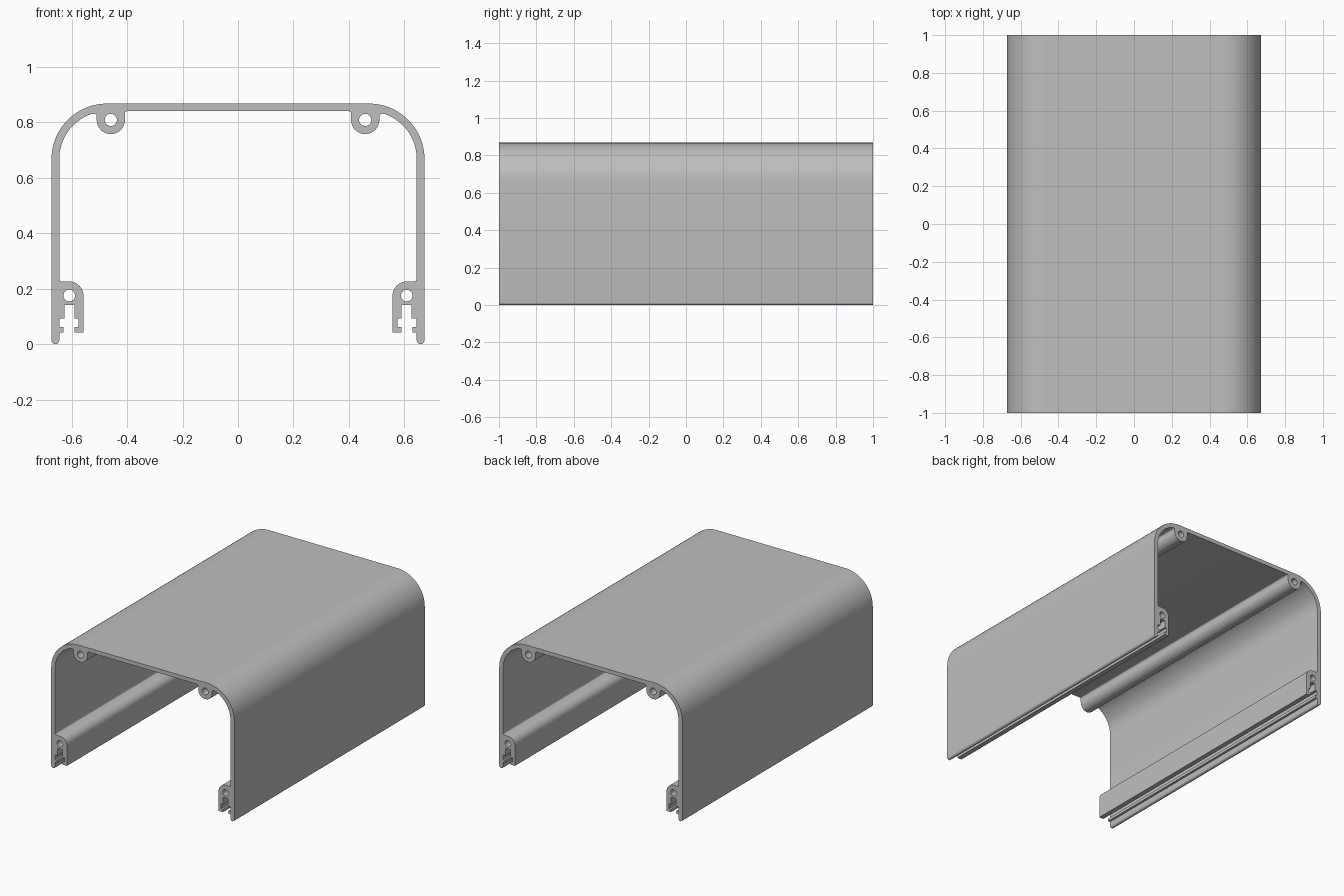
import bpy, bmesh
from math import cos, sin, radians
from mathutils import Vector

cube = bpy.data.objects.get("Cube")
if cube:
    bpy.data.objects.remove(cube)

DEPTH = 2.0


def arc(cx, cz, r, start, end, steps):
    """Points on an arc, angles in degrees."""
    angles = [radians(start + (end - start) * i / steps) for i in range(steps + 1)]
    return [(cx + r * cos(a), cz + r * sin(a)) for a in angles]


def mirrored(points):
    return [(-x, z) for x, z in reversed(points)]


def circle(cx, cz, r):
    return arc(cx, cz, r, 0, 360, 32)[:-1]


# Half of the section, from the top round the outside and back along the inside
corner = (0.473, 0.668)
top_boss = (0.459, 0.809)
low_boss = (0.609, 0.175)

half = arc(*corner, 0.2, 90, 0, 24)               # outer corner
half += arc(0.659, 0.014, 0.014, 0, -180, 12)     # rounded foot
half += [(0.645, 0.042), (0.630, 0.042), (0.630, 0.061), (0.644, 0.061),
         (0.644, 0.092), (0.626, 0.092), (0.626, 0.141), (0.590, 0.141),
         (0.590, 0.092), (0.576, 0.092), (0.576, 0.061), (0.590, 0.061),
         (0.590, 0.042), (0.558, 0.042)]          # stepped slot
half += arc(*low_boss, 0.051, 180, 90, 12)        # lower boss
half += arc(0.635, 0.236, 0.01, -90, 0, 5)        # fillet to the wall
half += arc(*corner, 0.172, 0, 70, 20)            # inner corner
half += arc(0.521, 0.821, 0.011, 90, 180, 5)      # fillet to the boss
half += arc(*top_boss, 0.051, 5, -180, 24)        # upper boss
half += arc(0.398, 0.831, 0.01, 0, 90, 5)         # fillet to the roof

holes = [circle(*top_boss, 0.022), circle(*low_boss, 0.021)]
loops = [half + mirrored(half)] + holes + [mirrored(h) for h in holes]

# Fill the section and extrude it along the length
bm = bmesh.new()
edges = []
for loop in loops:
    verts = [bm.verts.new((x, -DEPTH / 2, z)) for x, z in loop]
    edges += [bm.edges.new((v, verts[i - 1])) for i, v in enumerate(verts)]
bmesh.ops.triangle_fill(bm, use_beauty=True, edges=edges, normal=Vector((0, -1, 0)))
result = bmesh.ops.extrude_face_region(bm, geom=bm.faces[:], use_keep_orig=True)
moved = [g for g in result["geom"] if isinstance(g, bmesh.types.BMVert)]
bmesh.ops.translate(bm, verts=moved, vec=(0, DEPTH, 0))
bmesh.ops.recalc_face_normals(bm, faces=bm.faces[:])

mesh = bpy.data.meshes.new("enclosure_cover")
bm.to_mesh(mesh)
bm.free()
cover = bpy.data.objects.new("enclosure_cover", mesh)
bpy.context.collection.objects.link(cover)

# Plain grey metal
colour = (0.52, 0.52, 0.52, 1)
metal = bpy.data.materials.new("grey_metal")
metal.use_nodes = True
metal.diffuse_color = colour
metal.node_tree.nodes["Principled BSDF"].inputs["Base Color"].default_value = colour
mesh.materials.append(metal)

bpy.ops.object.select_all(action="DESELECT")
cover.select_set(True)
bpy.context.view_layer.objects.active = cover
bpy.ops.object.shade_smooth_by_angle(angle=radians(30))
